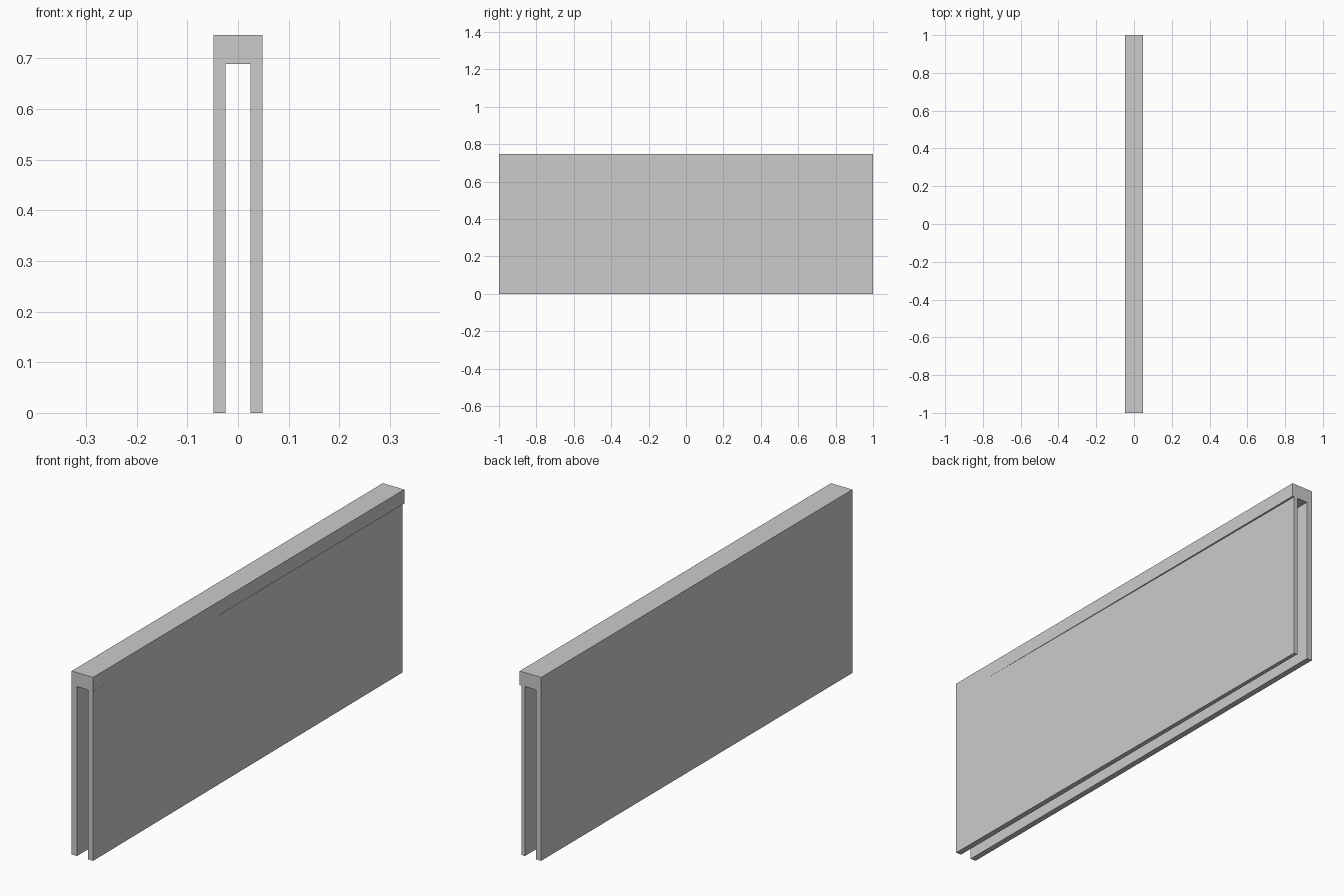
import bpy, bmesh

if "Cube" in bpy.data.objects:
    bpy.data.objects.remove(bpy.data.objects["Cube"])

FRONT, BACK = -1.0, 1.0
TOP, UNDER = 0.746, 0.689   # cap top and underside
OUT, INN = 0.0485, 0.0245   # outer and inner half widths


def prism(name, plan, z0, z1):
    """Extrude a plan outline (x, y) from z0 up to z1."""
    bm = bmesh.new()
    face = bm.faces.new([bm.verts.new((x, y, z0)) for x, y in plan])
    ext = bmesh.ops.extrude_face_region(bm, geom=[face])
    for v in ext["geom"]:
        if isinstance(v, bmesh.types.BMVert):
            v.co.z = z1
    bmesh.ops.recalc_face_normals(bm, faces=bm.faces)
    mesh = bpy.data.meshes.new(name)
    bm.to_mesh(mesh)
    bm.free()
    obj = bpy.data.objects.new(name, mesh)
    bpy.context.collection.objects.link(obj)
    return obj


def slab(x0, front_x1, back_x1):
    """Plan outline whose right edge may taper towards the back."""
    return [(x0, FRONT), (front_x1, FRONT), (back_x1, BACK), (x0, BACK)]


# Top cap bridging both panels
prism("top_cap", slab(-OUT, OUT - 0.0006, OUT - 0.0006), UNDER, TOP)

# Left panel, constant thickness
prism("left_panel", slab(-OUT, -INN, -INN), 0, UNDER)

# Right panel, thinning towards the back so the cap overhangs it there
prism("right_panel", slab(INN, OUT, 0.040), 0, UNDER)
